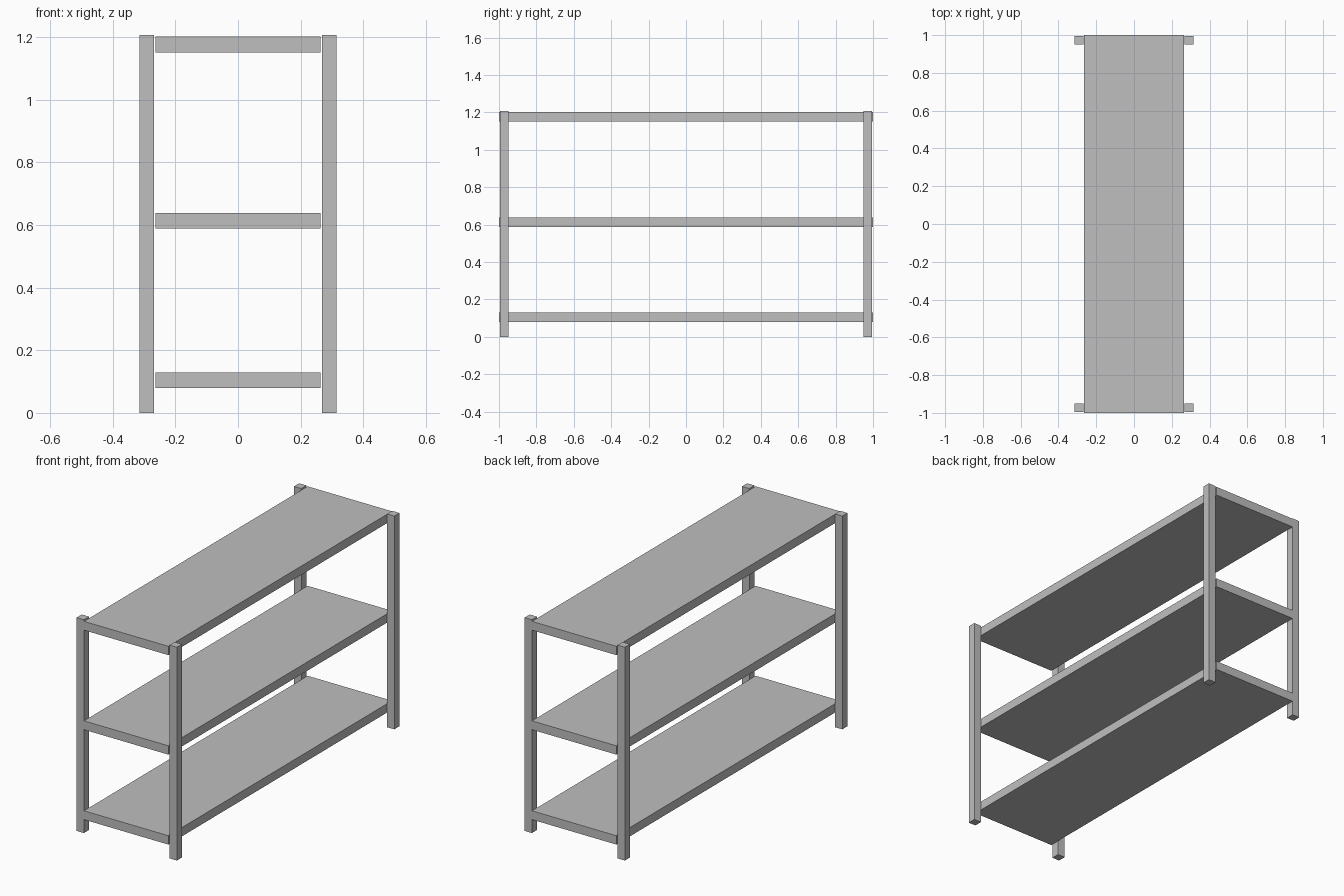
import bpy

cube = bpy.data.objects.get("Cube")
if cube:
    bpy.data.objects.remove(cube, do_unlink=True)

# Single plain grey finish
GREY = (0.52, 0.52, 0.52, 1.0)
grey = bpy.data.materials.new("light_grey")
grey.use_nodes = True
grey.diffuse_color = GREY
grey.node_tree.nodes["Principled BSDF"].inputs["Base Color"].default_value = GREY


def box(name, centre, size):
    bpy.ops.mesh.primitive_cube_add(size=1, location=centre)
    obj = bpy.context.object
    obj.name = name
    obj.scale = size
    bpy.ops.object.transform_apply(location=False, rotation=False, scale=True)
    obj.data.materials.append(grey)
    return obj


# Shelves: full-length boards
BOARD_THICK = 0.05
for level, bottom in (("bottom", 0.079), ("middle", 0.588), ("top", 1.151)):
    box(f"{level}_shelf", (0, 0, bottom + BOARD_THICK / 2), (0.528, 2.0, BOARD_THICK))

# Square corner posts, standing just outside the long edges
POST_WIDTH, POST_HEIGHT = 0.046, 1.207
for side, sx in (("left", 1), ("right", -1)):
    for end, sy in (("front", -1), ("back", 1)):
        box(f"{end}_{side}_post", (sx * 0.291, sy * 0.972, POST_HEIGHT / 2),
            (POST_WIDTH, POST_WIDTH, POST_HEIGHT))
